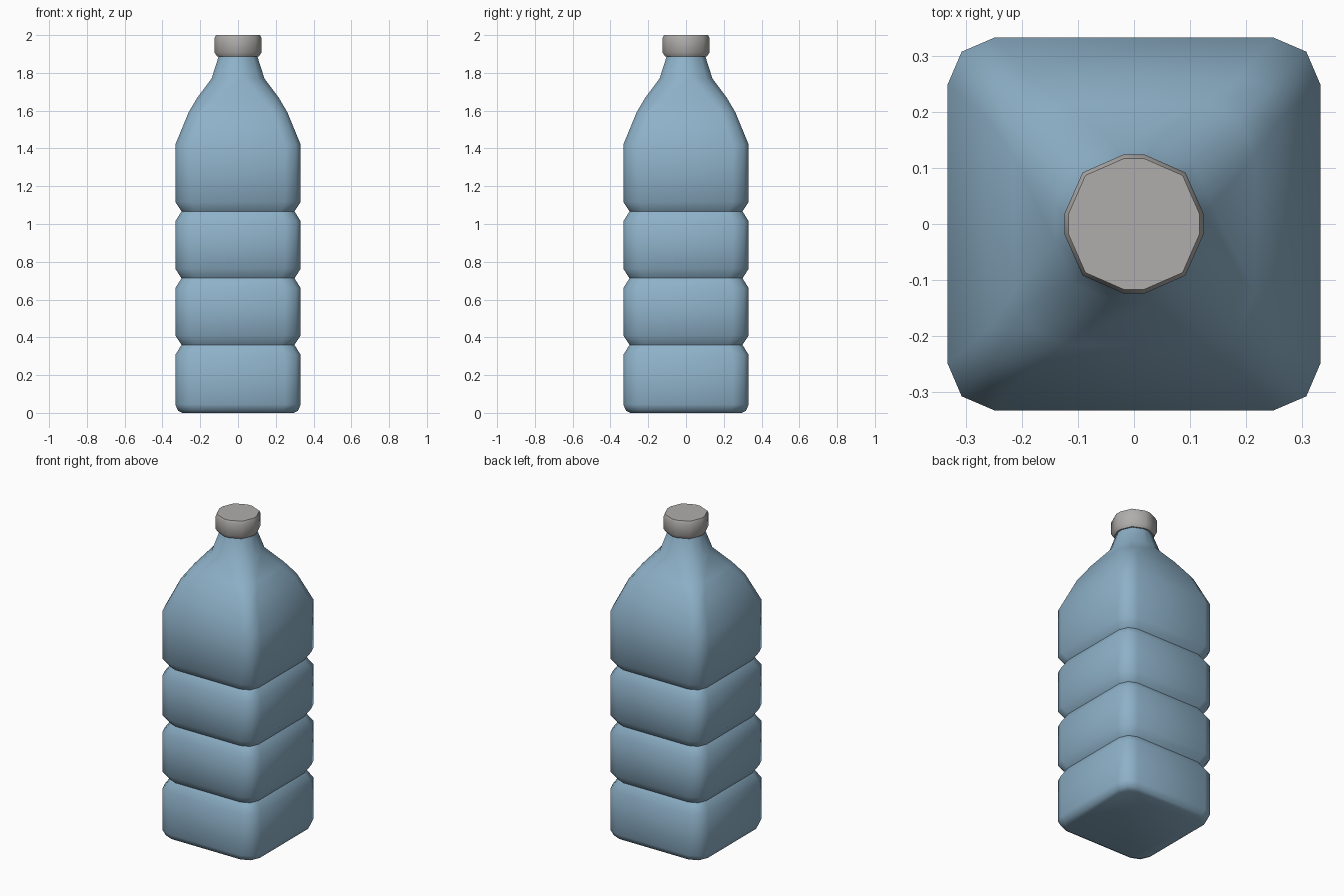
import bpy, bmesh, math

if "Cube" in bpy.data.objects:
    bpy.data.objects.remove(bpy.data.objects["Cube"])


def material(name, rgb):
    m = bpy.data.materials.new(name)
    m.diffuse_color = (*rgb, 1)
    m.use_nodes = True
    m.node_tree.nodes["Principled BSDF"].inputs["Base Color"].default_value = m.diffuse_color
    return m


def section(h, roundness):
    """12-sided outline: 0 = square with rounded corners, 1 = nearly round."""
    c = h * (0.75 + (0.147 - 0.75) * roundness)
    d = h * (0.925 + (0.74 - 0.925) * roundness)
    pts = []
    for k in range(4):
        ca, sa = round(math.cos(k * math.pi / 2)), round(math.sin(k * math.pi / 2))
        for x, y in ((h, c), (d, d), (c, h)):
            pts.append((x * ca - y * sa, x * sa + y * ca))
    return pts


def loft(name, profile, mat, angle):
    """Skin a stack of (half width, height, roundness) outlines."""
    bm = bmesh.new()
    rings = [[bm.verts.new((x, y, z)) for x, y in section(h, r)] for h, z, r in profile]
    for a, b in zip(rings, rings[1:]):
        for i in range(12):
            j = (i + 1) % 12
            bm.faces.new((a[i], a[j], b[j], b[i]))
    bm.faces.new(rings[0][::-1])
    bm.faces.new(rings[-1])
    mesh = bpy.data.meshes.new(name)
    bm.to_mesh(mesh)
    bm.free()
    mesh.materials.append(mat)
    ob = bpy.data.objects.new(name, mesh)
    bpy.context.collection.objects.link(ob)
    bpy.ops.object.select_all(action='DESELECT')
    ob.select_set(True)
    bpy.context.view_layer.objects.active = ob
    bpy.ops.object.shade_smooth_by_angle(angle=math.radians(angle))
    return ob


blue = material("bottle blue", (0.27, 0.44, 0.58))
grey = material("cap grey", (0.43, 0.42, 0.41))

# Body: base, three pinched grooves, shoulder and neck
W = 0.332
body = [(0.295, 0.0, 0), (0.318, 0.012, 0), (W, 0.045, 0)]
for z in (0.36, 0.713, 1.067):
    body += [(W, z - 0.053, 0), (0.299, z, 0), (W, z + 0.05, 0)]
body += [(W, 1.42, 0), (0.262, 1.59, 0.05), (0.215, 1.67, 0.3),
         (0.14, 1.77, 0.85), (0.1, 1.895, 1)]
loft("bottle_body", body, blue, 50)

# Screw cap with bevelled rims
loft("cap", [(0.111, 1.887, 1), (0.124, 1.908, 1), (0.124, 1.985, 1), (0.117, 2.0, 1)],
     grey, 46)
